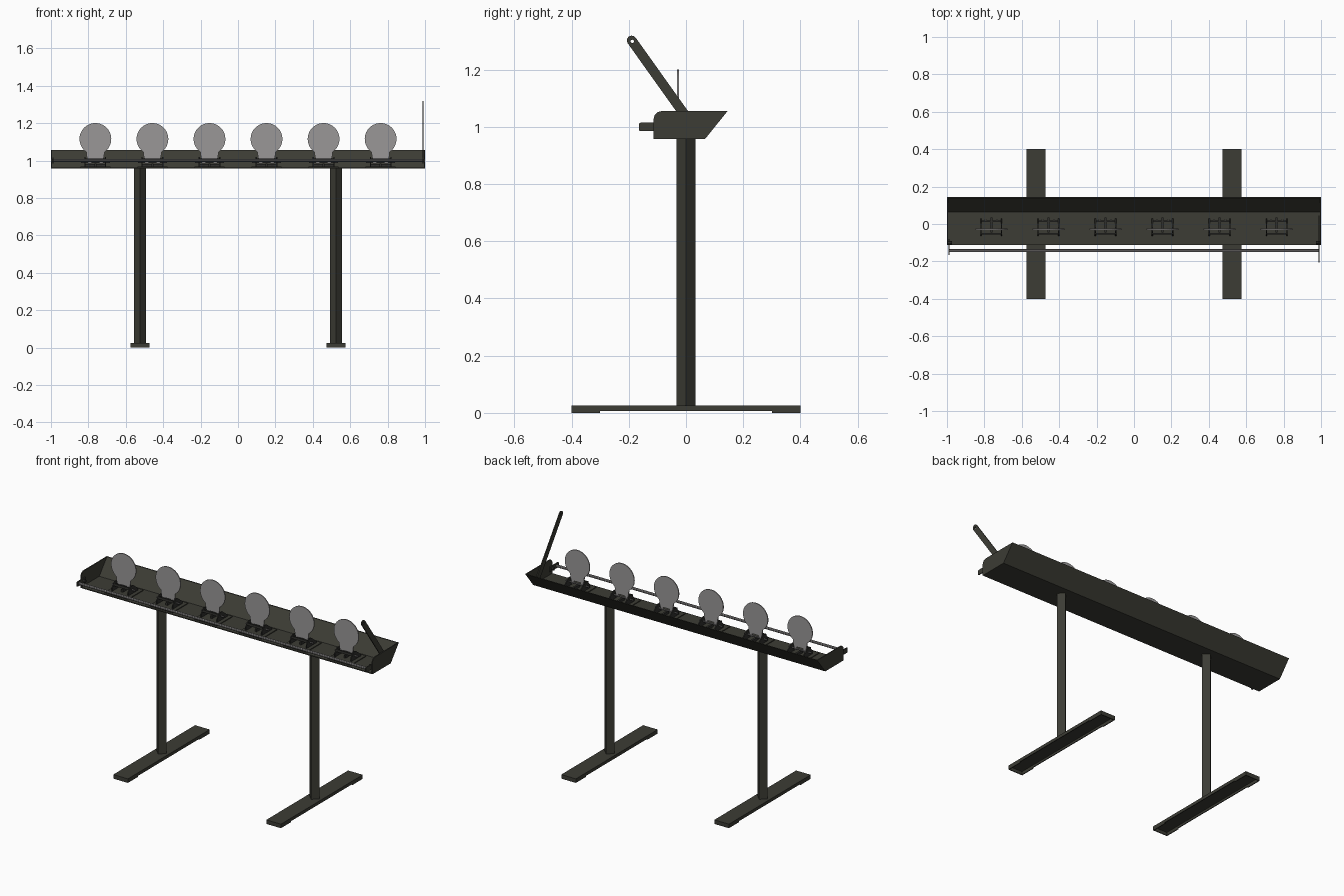
import bpy, bmesh, math
from mathutils import Matrix, Vector

cube = bpy.data.objects.get("Cube")
if cube:
    bpy.data.objects.remove(cube, do_unlink=True)


def material(name, rgb):
    m = bpy.data.materials.new(name)
    m.use_nodes = True
    m.diffuse_color = (*rgb, 1)
    m.node_tree.nodes["Principled BSDF"].inputs["Base Color"].default_value = (*rgb, 1)
    return m


OLIVE = material("dark olive steel", (0.045, 0.045, 0.035))
DARK = material("dark mechanism", (0.03, 0.03, 0.027))
GREY = material("target grey", (0.32, 0.31, 0.31))
ROD = material("rod grey", (0.16, 0.155, 0.155))


def finish(name, bm, mat, smooth=False):
    bmesh.ops.recalc_face_normals(bm, faces=bm.faces[:])
    mesh = bpy.data.meshes.new(name)
    bm.to_mesh(mesh)
    bm.free()
    mesh.materials.append(mat)
    ob = bpy.data.objects.new(name, mesh)
    bpy.context.scene.collection.objects.link(ob)
    if smooth:
        bpy.ops.object.select_all(action="DESELECT")
        ob.select_set(True)
        bpy.context.view_layer.objects.active = ob
        bpy.ops.object.shade_smooth_by_angle()
    return ob


def box(name, lo, hi, mat):
    bm = bmesh.new()
    lo, hi = Vector(lo), Vector(hi)
    bmesh.ops.create_cube(bm, size=1, matrix=Matrix.Translation((lo + hi) / 2)
                          @ Matrix.Diagonal((*(hi - lo), 1)))
    return finish(name, bm, mat)


def prism(name, pts, axis, start, depth, mat):
    """Extrude a flat outline: (y, z) points along x, or (x, z) points along y."""
    bm = bmesh.new()
    place = (lambda p: (start, *p)) if axis == "x" else (lambda p: (p[0], start, p[1]))
    face = bm.faces.new([bm.verts.new(place(p)) for p in pts])
    out = bmesh.ops.extrude_face_region(bm, geom=[face])
    moved = [v for v in out["geom"] if isinstance(v, bmesh.types.BMVert)]
    bmesh.ops.translate(bm, verts=moved, vec=(depth, 0, 0) if axis == "x" else (0, depth, 0))
    return finish(name, bm, mat)


def rod(name, x0, x1, y, z, r, mat, sides=12):
    bm = bmesh.new()
    bmesh.ops.create_cone(bm, cap_ends=True, segments=sides, radius1=r, radius2=r, depth=x1 - x0,
                          matrix=Matrix.Translation(((x0 + x1) / 2, y, z))
                          @ Matrix.Rotation(math.pi / 2, 4, "Y"))
    return finish(name, bm, mat, True)


def arc(cx, cy, r, a0, a1, n):
    steps = [math.radians(a0 + (a1 - a0) * i / n) for i in range(n + 1)]
    return [(cx + r * math.cos(a), cy + r * math.sin(a)) for a in steps]


# Feet: downward channels with low end pads, and posts set cornerwise
for side, s in (("right", -1), ("left", 1)):
    x = s * 0.524
    box(side + "_foot_top", (x - 0.05, -0.4, 0.019), (x + 0.05, 0.4, 0.025), OLIVE)
    for e in (-1, 1):
        wall = sorted((x + e * 0.05, x + e * 0.045))
        box(side + "_foot_wall", (wall[0], -0.4, 0.006), (wall[1], 0.4, 0.02), OLIVE)
        end = sorted((e * 0.4, e * 0.395))
        box(side + "_foot_end", (x - 0.05, end[0], 0), (x + 0.05, end[1], 0.02), OLIVE)
        pad = sorted((e * 0.4, e * 0.3))
        for w in (-1, 1):
            edge = sorted((x + w * 0.05, x + w * 0.045))
            box(side + "_foot_pad", (edge[0], pad[0], 0), (edge[1], pad[1], 0.007), OLIVE)
    post = box(side + "_post", (-0.0235, -0.0235, 0.025), (0.0235, 0.0235, 0.96), OLIVE)
    post.location.x = x
    post.rotation_euler.z = math.pi / 4

# Tray: bent sheet with a sloping back, closed by end plates
prism("tray_sheet", [(-0.113, 0.957), (0.066, 0.957), (0.145, 1.055), (0.138, 1.055),
                     (0.063, 0.963), (-0.113, 0.963)], "x", -0.999, 1.998, OLIVE)
end_outline = [(0.066, 0.957), (0.145, 1.055)] + arc(-0.085, 1.027, 0.028, 90, 180, 6) + [(-0.113, 0.957)]
for side, s in (("right", -1), ("left", 1)):
    prism(side + "_end_plate", end_outline, "x", s, -s * 0.006, OLIVE)
    # Arm that carries the front rod
    arm = arc(-0.158, 1.008, 0.007, 90, 180, 3) + arc(-0.158, 0.992, 0.007, 180, 270, 3)
    prism(side + "_rod_arm", arm + [(-0.08, 0.985), (-0.08, 1.015)], "x", s * 0.992, -s * 0.006, OLIVE)
    rod(side + "_arm_pivot", s * 0.985 - 0.012, s * 0.985 + 0.012, -0.10, 1.0, 0.009, DARK)
rod("reset_rod", -0.988, 0.988, -0.143, 1.0, 0.008, ROD)

# Reset lever with a hole near its tip
lever = prism("reset_lever", arc(0, 0.31, 0.017, 0, 180, 6) + [(-0.017, -0.07), (0.017, -0.07)],
              "x", -0.003, 0.006, OLIVE)
cutter = rod("lever_hole_cutter", -0.05, 0.05, 0, 0.306, 0.006, DARK)
cutter.hide_render = True
cutter.hide_viewport = True
mod = lever.modifiers.new("hole", "BOOLEAN")
mod.object = cutter
mod.solver = "EXACT"
for ob in (lever, cutter):
    ob.location = (0.99, -0.01, 1.05)
    ob.rotation_euler.x = math.radians(35.5)

# Six round targets, each on its own hinge base
Y = -0.028
for i in range(6):
    x = (i - 2.5) * 0.305
    n = "_%d" % (i + 1)
    outline = arc(x, 1.115, 0.085, -55, 235, 36)
    outline += [(x - 0.046, 1.02), (x - 0.04, 1.0), (x - 0.04, 0.985), (x - 0.022, 0.985), (x - 0.022, 1.005),
                (x + 0.022, 1.005), (x + 0.022, 0.985), (x + 0.04, 0.985), (x + 0.04, 1.0), (x + 0.046, 1.02)]
    prism("target_plate" + n, outline, "y", Y - 0.003, 0.006, GREY)
    box("hinge_base" + n, (x - 0.08, -0.1, 0.962), (x + 0.08, 0.05, 0.968), OLIVE)
    rod("hinge_axle" + n, x - 0.078, x + 0.078, Y, 0.992, 0.005, ROD, 8)
    for s in (-1, 1):
        bx = x + s * 0.055
        prism("hinge_bracket" + n, [(-0.065, 0.966), (0.03, 0.966), (0.03, 0.98), (-0.02, 1.018),
                                    (-0.04, 1.018), (-0.065, 0.99)], "x", bx - 0.003, 0.006, DARK)
        rod("base_bolt" + n, x + s * 0.03 - 0.006, x + s * 0.03 + 0.006, 0.018, 0.972, 0.007, DARK, 8)
    box("front_stop" + n, (x - 0.055, -0.055, 0.997), (x + 0.055, -0.047, 1.012), DARK)
    box("rear_stop" + n, (x - 0.055, 0.012, 0.966), (x + 0.055, 0.02, 0.982), DARK)
    box("latch_tongue" + n, (x - 0.006, -0.045, 0.966), (x + 0.006, 0.035, 0.985), DARK)
